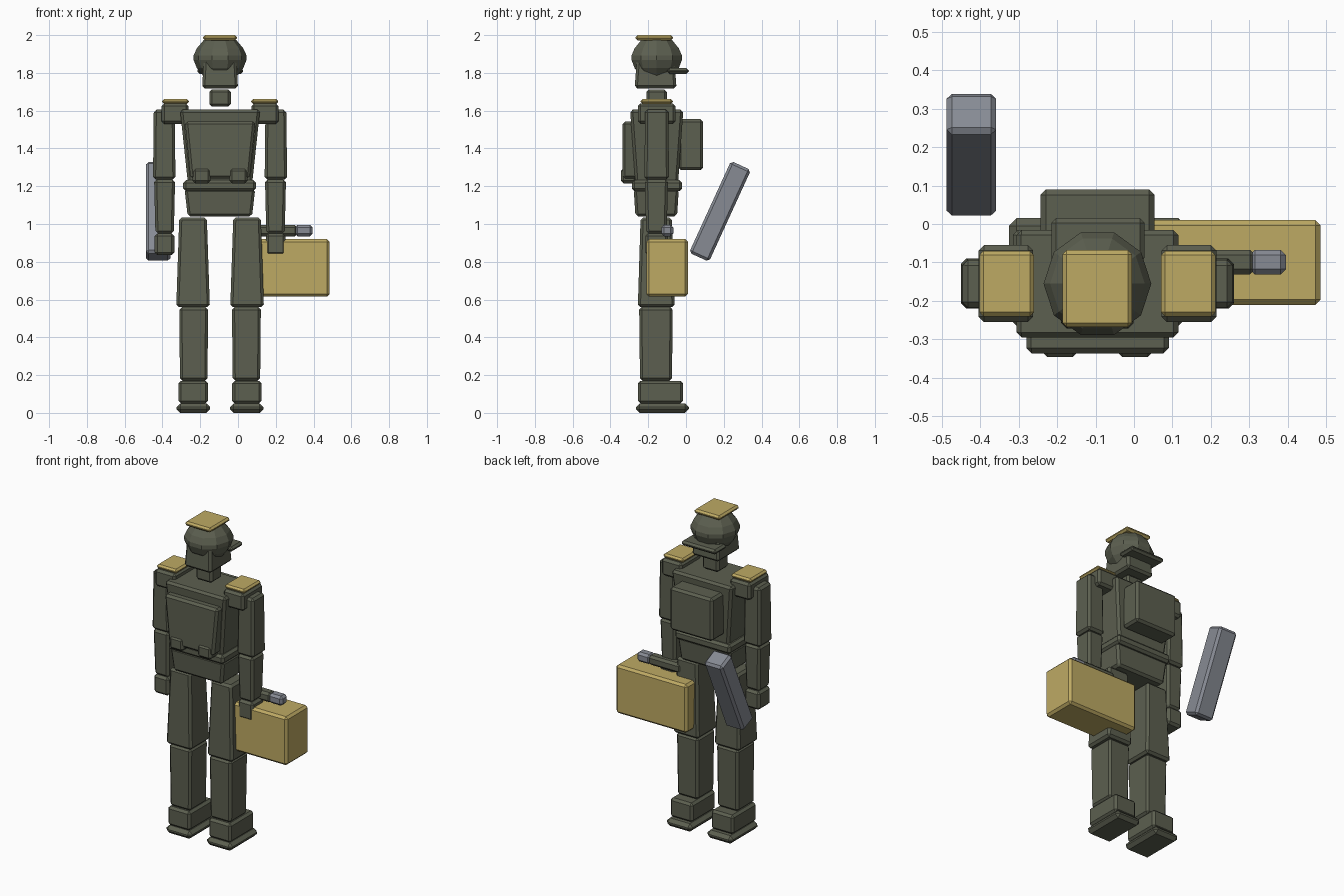
import bpy, bmesh, math
from mathutils import Matrix, Vector

if "Cube" in bpy.data.objects:
    bpy.data.objects.remove(bpy.data.objects["Cube"])


def material(name, rgb):
    m = bpy.data.materials.new(name)
    m.diffuse_color = (*rgb, 1)
    m.use_nodes = True
    m.node_tree.nodes["Principled BSDF"].inputs["Base Color"].default_value = m.diffuse_color
    return m


GREEN = material("uniform_green", (0.107, 0.115, 0.080))
GOLD = material("dull_gold", (0.515, 0.402, 0.127))
GREY = material("steel_grey", (0.242, 0.258, 0.296))

CX, CY = -0.095, -0.155  # vertical axis of the figure


def finish(name, bm, mat):
    bmesh.ops.recalc_face_normals(bm, faces=bm.faces[:])
    mesh = bpy.data.meshes.new(name)
    bm.to_mesh(mesh)
    bm.free()
    mesh.materials.append(mat)
    ob = bpy.data.objects.new(name, mesh)
    bpy.context.collection.objects.link(ob)
    return ob


def block(name, x, y, z, mat=GREEN, bottom=(1, 1), top=(1, 1), bevel=0.014, tilt=0):
    """Chamfered box over the given ranges; bottom and top scale its two ends."""
    bm = bmesh.new()
    bmesh.ops.create_cube(bm, size=1)
    size = Vector((x[1] - x[0], y[1] - y[0], z[1] - z[0]))
    centre = Vector((x[0] + x[1], y[0] + y[1], z[0] + z[1])) / 2
    for v in bm.verts:
        s = top if v.co.z > 0 else bottom
        v.co = Vector((v.co.x * s[0] * size.x, v.co.y * s[1] * size.y, v.co.z * size.z))
    bmesh.ops.bevel(bm, geom=bm.edges[:], offset=min(bevel, min(size) * 0.4),
                    segments=1, affect='EDGES')
    bm.transform(Matrix.Translation(centre) @ Matrix.Rotation(tilt, 4, 'X'))
    return finish(name, bm, mat)


def pair(name, x, y, z, **kw):
    """Left and right blocks mirrored over the figure's axis; x is measured from it."""
    block("left_" + name, (CX - x[1], CX - x[0]), y, z, **kw)
    block("right_" + name, (CX + x[0], CX + x[1]), y, z, **kw)


# Legs
pair("sole", (0.052, 0.230), (-0.265, 0.015), (0.0, 0.05), bevel=0.02)
pair("boot", (0.064, 0.220), (-0.255, -0.015), (0.05, 0.17))
pair("shin", (0.063, 0.216), (-0.248, -0.07), (0.17, 0.56), bottom=(0.95, 0.95))
pair("thigh", (0.054, 0.232), (-0.255, -0.06), (0.56, 1.035), top=(0.82, 0.85))

# Trunk
block("hips", (-0.283, 0.091), (-0.277, -0.038), (1.04, 1.185), bottom=(0.91, 0.92))
block("belt", (-0.29, 0.096), (-0.287, -0.02), (1.175, 1.232))
block("torso", (-0.307, 0.117), (-0.296, -0.014), (1.21, 1.605), bottom=(0.80, 0.80))
block("back_pack", (-0.281, 0.092), (-0.336, -0.25), (1.24, 1.543), bottom=(0.84, 1))
block("chest_pack", (-0.243, 0.053), (-0.04, 0.09), (1.285, 1.555))
pair("pouch", (0.05, 0.145), (-0.345, -0.26), (1.215, 1.295))

# Arms
pair("shoulder", (0.167, 0.309), (-0.255, -0.055), (1.53, 1.638))
pair("epaulette", (0.165, 0.307), (-0.24, -0.07), (1.635, 1.662), mat=GOLD)
pair("upper_arm", (0.236, 0.355), (-0.22, -0.09), (1.235, 1.605), top=(0.93, 0.95))
pair("forearm", (0.238, 0.349), (-0.218, -0.095), (0.95, 1.235), bottom=(0.88, 0.88))
pair("hand", (0.242, 0.346), (-0.215, -0.095), (0.835, 0.95))

# Head
block("neck", (-0.152, -0.038), (-0.21, -0.10), (1.622, 1.712))
block("head", (-0.19, 0.0), (-0.272, -0.05), (1.718, 1.922), top=(0.88, 0.86))
block("visor", (-0.215, 0.027), (-0.10, 0.015), (1.795, 1.825))
block("cap_plate", (-0.186, -0.005), (-0.268, -0.068), (1.972, 2.0), mat=GOLD)

# Helmet: ten-sided rings
bm = bmesh.new()
rings = []
for r, z in ((0.09, 1.785), (0.123, 1.825), (0.14, 1.868), (0.14, 1.893),
             (0.123, 1.93), (0.085, 1.975)):
    rings.append([bm.verts.new((CX + r * math.cos(i * math.tau / 10),
                                CY + r * math.sin(i * math.tau / 10), z)) for i in range(10)])
for lo, hi in zip(rings, rings[1:]):
    for i in range(10):
        j = (i + 1) % 10
        bm.faces.new((lo[i], lo[j], hi[j], hi[i]))
bm.faces.new(rings[0])
bm.faces.new(rings[-1])
finish("helmet", bm, GREEN)

# Carried case with handle
block("case", (-0.01, 0.485), (-0.21, 0.01), (0.615, 0.92), mat=GOLD)
block("case_handle", (0.085, 0.315), (-0.131, -0.067), (0.935, 0.995))
block("handle_tip", (0.30, 0.395), (-0.131, -0.067), (0.935, 0.995), mat=GREY)

# Tilted bar on the left
block("bar", (-0.487, -0.358), (0.122, 0.238), (0.80, 1.334), mat=GREY,
      tilt=math.radians(-24.6))
